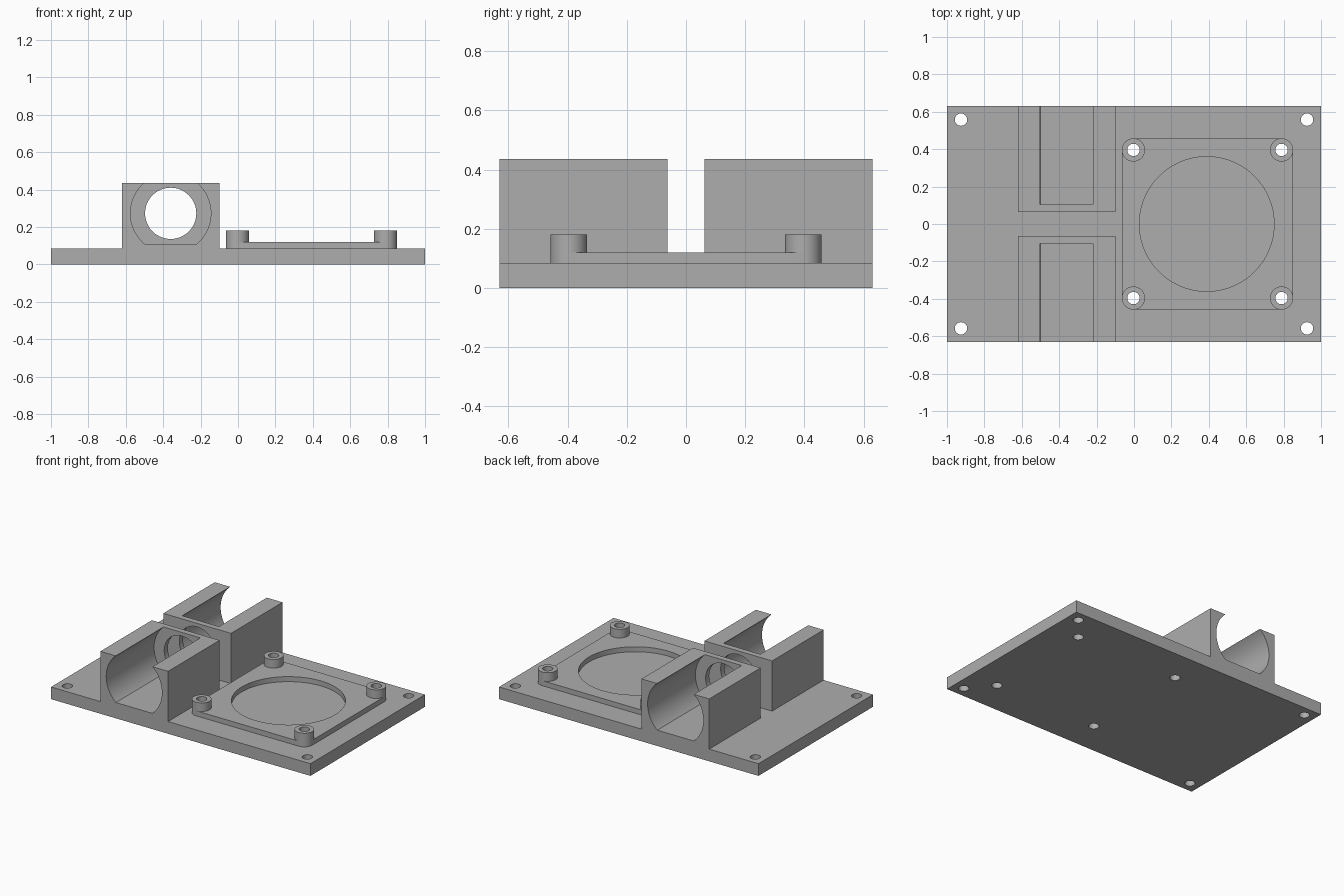
import bpy
import bmesh
import math

cube = bpy.data.objects.get("Cube")
if cube:
    bpy.data.objects.remove(cube, do_unlink=True)

# Main dimensions
HALF_X, HALF_Y = 1.0, 0.63
PLATE_TOP, PAD_TOP, POST_TOP, BLOCK_TOP = 0.085, 0.12, 0.18, 0.435
PAD_X, PAD_HALF, CORNER = 0.393, 0.458, 0.062
POST = PAD_HALF - CORNER
HOLE = 0.033
BORE_X, BORE_Z = -0.36, 0.273

grey = bpy.data.materials.new("plain grey")
grey.use_nodes = True
colour = (0.42, 0.42, 0.42, 1)
grey.diffuse_color = colour
grey.node_tree.nodes["Principled BSDF"].inputs["Base Color"].default_value = colour


def arc(cx, cy, r, start=0, end=360, steps=64):
    """Points along an arc; a full turn leaves out the repeated last point."""
    count = steps if end - start == 360 else steps + 1
    angles = [math.radians(start + (end - start) * i / steps) for i in range(count)]
    return [(cx + r * math.cos(a), cy + r * math.sin(a)) for a in angles]


def prism(name, outline, low, high, axis="z"):
    """Extrude an outline along z, or an x-z outline along y."""
    def place(p, h):
        return (p[0], p[1], h) if axis == "z" else (p[0], h, p[1])
    bm = bmesh.new()
    face = bm.faces.new([bm.verts.new(place(p, low)) for p in outline])
    grown = bmesh.ops.extrude_face_region(bm, geom=[face])
    shift = (0, 0, high - low) if axis == "z" else (0, high - low, 0)
    moved = [g for g in grown["geom"] if isinstance(g, bmesh.types.BMVert)]
    bmesh.ops.translate(bm, verts=moved, vec=shift)
    bmesh.ops.recalc_face_normals(bm, faces=bm.faces)
    mesh = bpy.data.meshes.new(name)
    bm.to_mesh(mesh)
    bm.free()
    mesh.materials.append(grey)
    obj = bpy.data.objects.new(name, mesh)
    bpy.context.collection.objects.link(obj)
    return obj


def rectangle(x0, x1, y0, y1):
    return [(x0, y0), (x1, y0), (x1, y1), (x0, y1)]


def cut(obj, cutters):
    """Subtract each cutter, bake the result and delete the cutters."""
    for cutter in cutters:
        cutter.hide_render = True
        mod = obj.modifiers.new("cut", "BOOLEAN")
        mod.operation, mod.solver, mod.object = "DIFFERENCE", "EXACT", cutter
    bpy.context.view_layer.update()
    graph = bpy.context.evaluated_depsgraph_get()
    mesh = bpy.data.meshes.new_from_object(obj.evaluated_get(graph))
    obj.modifiers.clear()
    obj.data = mesh
    for cutter in cutters:
        bpy.data.objects.remove(cutter, do_unlink=True)


def drill(x, y, r=HOLE):
    return prism("drill", arc(x, y, r, steps=32 if r == HOLE else 96), -0.1, 0.3)


posts = [(PAD_X + sx * POST, sy * POST) for sx in (-1, 1) for sy in (-1, 1)]
corners = [(sx * 0.925, sy * 0.558) for sx in (-1, 1) for sy in (-1, 1)]
parts = []

# Base plate with mounting holes and post holes
plate = prism("base_plate", rectangle(-HALF_X, HALF_X, -HALF_Y, HALF_Y), 0, PLATE_TOP)
cut(plate, [drill(x, y) for x, y in corners + posts])
parts.append(plate)

# Raised pad with rounded corners and a round pocket
outline = []
for i, (sx, sy) in enumerate([(1, 1), (-1, 1), (-1, -1), (1, -1)]):
    outline += arc(PAD_X + sx * POST, sy * POST, CORNER, 90 * i, 90 * i + 90, 16)
pad = prism("raised_pad", outline, PLATE_TOP, PAD_TOP)
cut(pad, [drill(x, y) for x, y in posts] + [drill(0.389, 0, 0.36)])
parts.append(pad)

# Hollow posts on the pad corners
for x, y in posts:
    side = "right" if x < PAD_X else "left"
    end = "front" if y < 0 else "back"
    post = prism(f"{end}_{side}_post", arc(x, y, CORNER), PAD_TOP, POST_TOP)
    cut(post, [drill(x, y)])
    parts.append(post)

# Holder blocks: open-topped channel with flat floor and a bored end wall
R = 0.215
low = math.degrees(math.asin((BORE_Z - 0.11) / R))
high = math.degrees(math.asin((BLOCK_TOP + 0.004 - BORE_Z) / R))
right_arc = arc(BORE_X, BORE_Z, R, -low, high, 40)
left_arc = arc(BORE_X, BORE_Z, R, 180 - high, 180 + low, 40)
half_top = right_arc[-1][0] - BORE_X
channel = right_arc + [(BORE_X + half_top, 0.6), (BORE_X - half_top, 0.6)] + left_arc
for end, s in (("front", -1), ("back", 1)):
    block = prism(f"{end}_holder", rectangle(-0.62, -0.098, PLATE_TOP, BLOCK_TOP),
                  s * 0.063, s * HALF_Y, "y")
    cut(block, [prism("channel", channel, s * 0.103, s * 0.8, "y"),
                prism("bore", arc(BORE_X, BORE_Z, 0.137), s * 0.02, s * 0.3, "y")])
    parts.append(block)

# Smooth the round walls and keep the edges crisp
bpy.ops.object.select_all(action="DESELECT")
for obj in parts:
    obj.select_set(True)
bpy.context.view_layer.objects.active = plate
bpy.ops.object.shade_smooth_by_angle(angle=math.radians(30))
